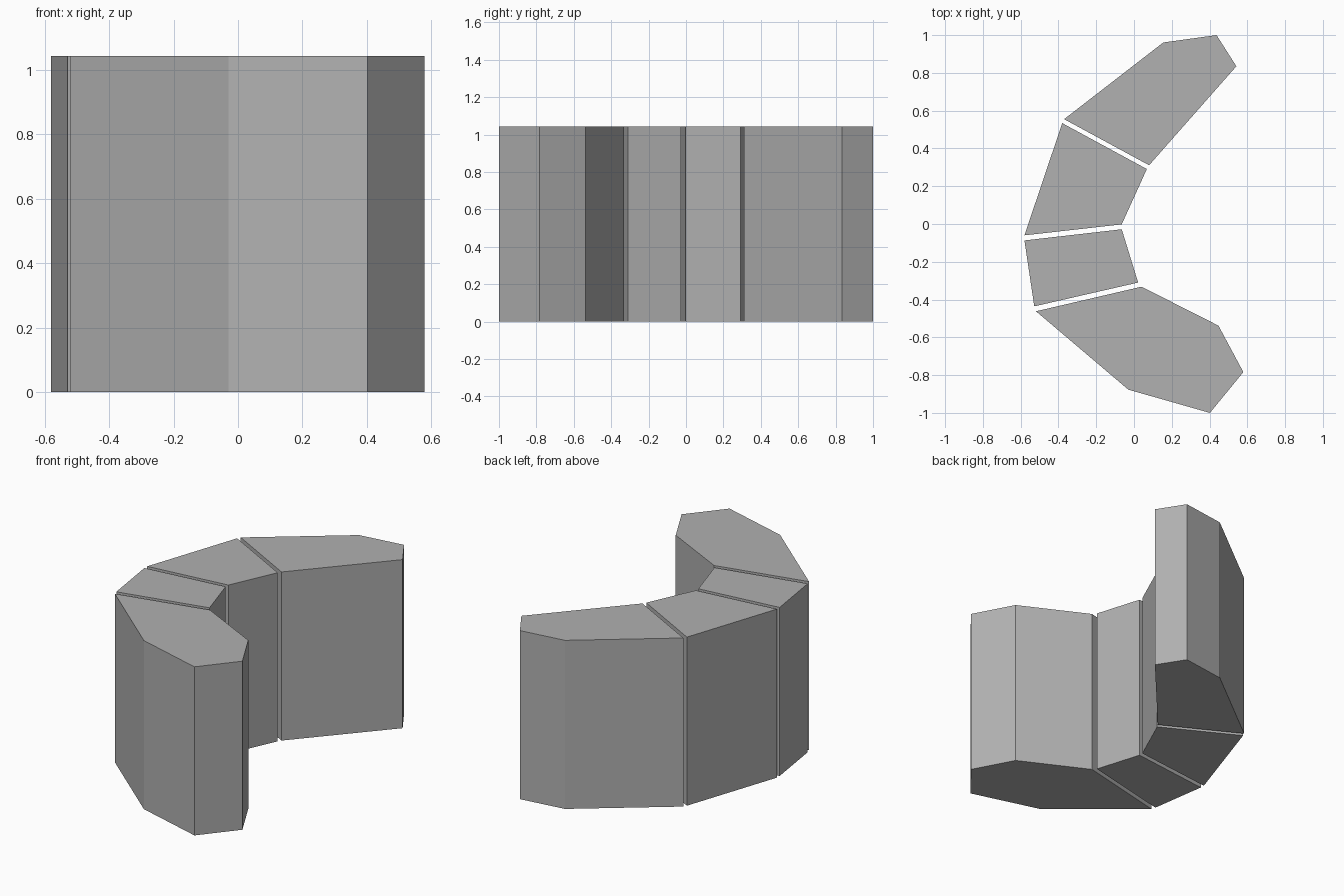
import bpy, bmesh

if "Cube" in bpy.data.objects:
    bpy.data.objects.remove(bpy.data.objects["Cube"])

HEIGHT = 1.043

# Plan outlines of the four upright segments, counter-clockwise seen from above
SEGMENTS = {
    "back_end_segment": [(-0.37, 0.555), (0.08, 0.311), (0.542, 0.835),
                         (0.437, 1.0), (0.155, 0.961)],
    "back_middle_segment": [(-0.58, -0.06), (-0.065, -0.002), (0.068, 0.291),
                            (-0.38, 0.534)],
    "front_middle_segment": [(-0.528, -0.436), (0.022, -0.31),
                             (-0.065, -0.028), (-0.58, -0.087)],
    "front_end_segment": [(-0.519, -0.462), (-0.03, -0.877), (0.402, -1.0),
                          (0.579, -0.784), (0.447, -0.538), (0.04, -0.332)],
}

# Mid grey surface
grey = bpy.data.materials.new("mid_grey")
grey.diffuse_color = (0.44, 0.44, 0.44, 1)
grey.use_nodes = True
grey.node_tree.nodes["Principled BSDF"].inputs["Base Color"].default_value = grey.diffuse_color


def prism(name, outline, height):
    bm = bmesh.new()
    base = bm.faces.new([bm.verts.new((x, y, 0)) for x, y in outline])
    top = bmesh.ops.extrude_face_region(bm, geom=[base], use_keep_orig=True)["geom"]
    bmesh.ops.translate(bm, vec=(0, 0, height),
                        verts=[g for g in top if isinstance(g, bmesh.types.BMVert)])
    bmesh.ops.recalc_face_normals(bm, faces=bm.faces)
    mesh = bpy.data.meshes.new(name)
    bm.to_mesh(mesh)
    bm.free()
    mesh.materials.append(grey)
    obj = bpy.data.objects.new(name, mesh)
    bpy.context.collection.objects.link(obj)
    return obj


# Curved row of flat-sided segments separated by narrow gaps
for name, outline in SEGMENTS.items():
    prism(name, outline, HEIGHT)
